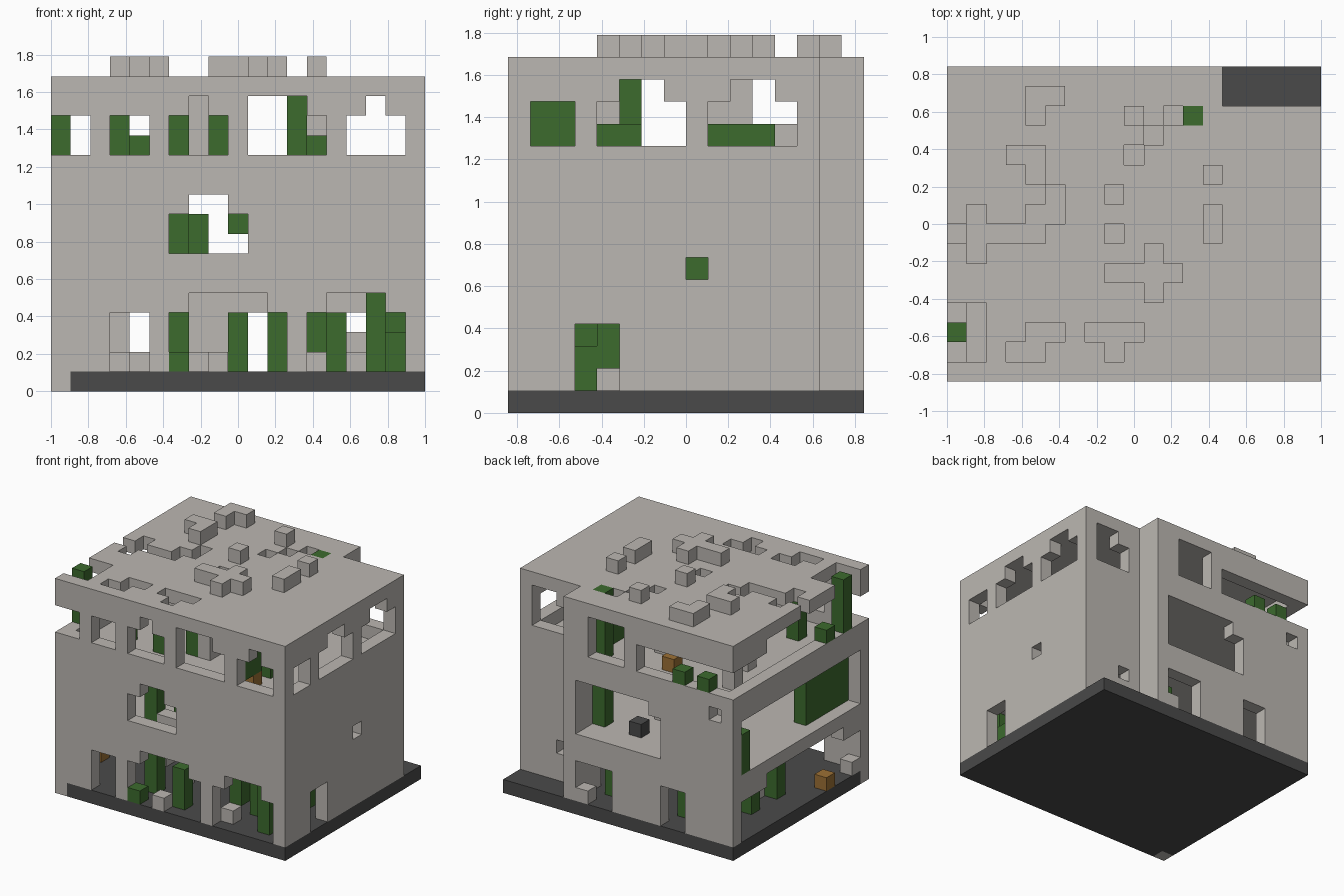
import bpy
import bmesh
from mathutils import Vector

U = 2 / 19                       # block size
NX, NY, NZ = 19, 16, 17

cube = bpy.data.objects.get("Cube")
if cube:
    bpy.data.objects.remove(cube, do_unlink=True)


def material(name, colour):
    m = bpy.data.materials.new(name)
    m.use_nodes = True
    m.diffuse_color = (*colour, 1)
    m.node_tree.nodes["Principled BSDF"].inputs["Base Color"].default_value = (*colour, 1)
    return m


MATS = {
    "concrete": material("concrete grey", (0.50, 0.475, 0.445)),
    "leaf": material("leaf green", (0.045, 0.145, 0.027)),
    "asphalt": material("asphalt dark grey", (0.068, 0.068, 0.068)),
    "rust": material("rusty brown", (0.33, 0.16, 0.035)),
}

grid = {}                        # block position -> part name


def fill(part, x, y, z):
    """Fill a block range; each axis is one index or a (start, stop) pair."""
    spans = [range(*a) if isinstance(a, tuple) else range(a, a + 1) for a in (x, y, z)]
    for i in spans[0]:
        for j in spans[1]:
            for k in spans[2]:
                if part is None:
                    grid.pop((i, j, k), None)
                else:
                    grid[i, j, k] = part


def cut(x, y, z):
    fill(None, x, y, z)


# Building: solid block, hollowed storeys, notched back corner
fill("walls", (0, NX), (0, NY), (1, 16))
for base in (1, 6, 11):
    cut((1, 18), (1, 13), (base, base + 4))
    cut((1, 13), (13, 15), (base, base + 4))
cut((14, NX), (14, NY), (1, 16))

# Ground slab with one broken corner
fill("ground_slab", (0, NX), (0, NY), 0)
fill("walls", 0, 0, 0)

# Front openings
for x, z in [((0, 2), (12, 14)), ((3, 5), (12, 14)), ((6, 9), (12, 14)), (7, 14),
             ((10, 13), (12, 15)), (13, (12, 14)), ((15, 18), (12, 14)), (16, 14),
             ((6, 10), (7, 9)), ((7, 9), 9),
             ((3, 5), (1, 4)), ((6, 12), (1, 4)), ((7, 11), 4),
             ((13, 18), (1, 4)), ((14, 17), 4)]:
    cut(x, 0, z)

# Right side openings
for y, z in [((1, 3), (12, 14)), ((4, 8), (12, 14)), ((5, 7), 14),
             ((9, 13), (12, 14)), ((10, 12), 14), (8, 6), ((3, 5), (1, 4))]:
    cut(18, y, z)

# Back openings
for x, z in [((0, 5), (12, 14)), ((5, 8), (12, 14)), ((9, 12), (12, 15)),
             (1, 10), ((6, 13), (6, 9)), ((7, 13), 9),
             ((10, 13), (1, 4)), ((4, 6), (1, 4))]:
    cut(x, 15, z)
cut((15, 18), 13, (12, 14))
cut((16, 18), 13, 14)
cut(15, 13, 3)

# Left side openings
for y, z in [((0, NY), (12, 14)), ((1, 12), 14), ((1, 15), (6, 10)),
             ((1, 15), (1, 4)), ((3, 12), 4)]:
    cut(0, y, z)

# Holes in the roof
for x, y in [((0, 2), (1, 4)), ((0, 5), 7), (1, (6, 9)), ((4, 6), 8), (5, 9),
             ((3, 5), 1), ((4, 6), 2), ((7, 10), 2), (8, 1), (8, 7),
             (9, 11), (10, 12), (11, 13)]:
    cut(x, y, 15)

# Loose blocks on the roof
for x, y in [((4, 6), 14), (4, 13), ((3, 5), 11), (4, 10), (9, 13), (8, 9),
             ((8, 12), 5), (10, 4), (10, 6), (13, 10), (13, (7, 9))]:
    fill("roof_rubble", x, y, 16)

# Inner pillars and fallen blocks
for y in (4, 9):
    fill("inner_pillars", 9, (y, y + 2), (11, 15))
fill("inner_pillars", 7, 8, (11, 15))
for x, y, z in [(8, 0, 1), (13, 1, 1), (7, 4, 1), (3, 8, 1), (4, 6, 1), (0, 1, 1),
                (12, 15, 1), (15, 6, 1), (8, 10, 6), (9, 10, 6), (7, 2, 6), (8, 2, 6),
                (2, 12, 11), (2, 12, 12), (3, 9, 11)]:
    fill("floor_rubble", x, y, z)

# Overgrowth: ground storey
for x, y, z in [(6, 0, 1), (6, 2, (1, 4)), (9, 1, (1, 4)), (13, 2, (2, 4)),
                (14, 3, (1, 4)), (16, 1, (1, 5)), (17, 3, (1, 3)), (17, 4, (2, 4)),
                (2, 7, (1, 4)), (2, 10, (1, 3)), (5, 13, (1, 4)), (11, 13, (1, 4)),
                # middle storey
                (6, 2, (6, 9)), (7, 4, (6, 9)), (9, 3, 8), (17, 8, 6),
                (12, 13, (6, 10)), (0, 14, (6, 9)), (1, (1, 6), (6, 10)),
                # top storey
                (0, 2, (12, 16)), (0, 4, 12), (3, 3, (11, 14)), (6, 3, (11, 14)),
                (8, 4, (11, 14)), (12, 13, (11, 16)), (12, 5, (11, 15)),
                (13, (9, 12), (11, 13)), (14, (1, 3), (12, 14)), (14, (4, 6), (11, 13)),
                (2, 15, 12), (4, 15, 12)]:
    fill("overgrowth", x, y, z)

# Rusty crates and a dark lump
for x, y, z in [(0, 4, 1), (14, 2, 11), (7, 12, 11)]:
    fill("rusty_crates", x, y, z)
fill("dark_lump", 9, 13, 6)

# Turn each part's blocks into one mesh of exposed faces
PARTS = {"walls": "concrete", "roof_rubble": "concrete", "inner_pillars": "concrete",
         "floor_rubble": "concrete", "ground_slab": "asphalt", "dark_lump": "asphalt",
         "overgrowth": "leaf", "rusty_crates": "rust"}
ORIGIN = Vector((NX / 2, NY / 2, 0))


def build(part, mat):
    bm = bmesh.new()
    for cell in [c for c, p in grid.items() if p == part]:
        centre = Vector(cell) + Vector((0.5, 0.5, 0.5)) - ORIGIN
        for axis in range(3):
            for sign in (-1, 1):
                n = Vector((0, 0, 0))
                n[axis] = sign
                if tuple(int(c + d) for c, d in zip(cell, n)) in grid:
                    continue
                a = Vector((0, 0, 0))
                a[(axis + 1) % 3] = 0.5
                b = n.cross(a)
                mid = centre + n / 2
                corners = (mid - a - b, mid + a - b, mid + a + b, mid - a + b)
                bm.faces.new([bm.verts.new(c * U) for c in corners])
    bmesh.ops.remove_doubles(bm, verts=bm.verts, dist=0.001)
    mesh = bpy.data.meshes.new(part)
    bm.to_mesh(mesh)
    bm.free()
    mesh.materials.append(MATS[mat])
    bpy.context.collection.objects.link(bpy.data.objects.new(part, mesh))


for part, mat in PARTS.items():
    build(part, mat)
